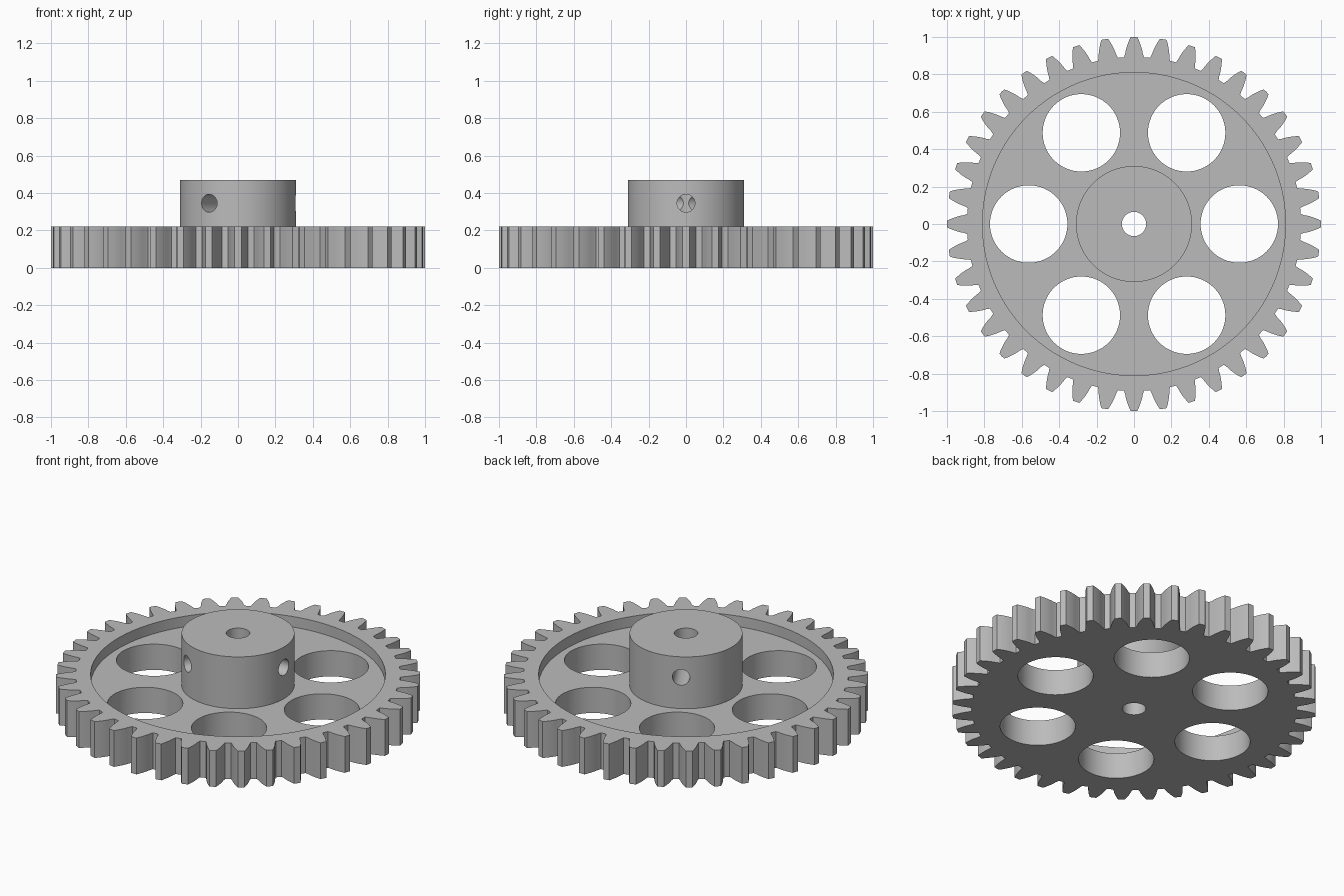
import bpy, math
from mathutils import Matrix

TEETH = 40
MODULE = 2 / (TEETH + 2)          # outer radius is 1
PITCH_R = MODULE * TEETH / 2
ROOT_R = PITCH_R - 1.25 * MODULE
PRESSURE = math.radians(20)
PLATE_TOP, FLOOR, HUB_TOP = 0.22, 0.156, 0.47

cube = bpy.data.objects.get("Cube")
if cube:
    bpy.data.objects.remove(cube)

metal = bpy.data.materials.new("plain grey metal")
metal.use_nodes = True
grey = (0.5, 0.5, 0.5, 1)
metal.diffuse_color = grey
metal.node_tree.nodes["Principled BSDF"].inputs["Base Color"].default_value = grey


def prism(name, outline, z0, z1):
    """Closed solid made by extruding a flat outline from z0 to z1."""
    n = len(outline)
    verts = [(x, y, z) for z in (z0, z1) for x, y in outline]
    faces = [list(range(n))[::-1], list(range(n, 2 * n))]
    faces += [(i, (i + 1) % n, n + (i + 1) % n, n + i) for i in range(n)]
    mesh = bpy.data.meshes.new(name)
    mesh.from_pydata(verts, [], faces)
    mesh.materials.append(metal)
    obj = bpy.data.objects.new(name, mesh)
    bpy.context.collection.objects.link(obj)
    return obj


def polar(r, a):
    return (r * math.cos(a), r * math.sin(a))


def cylinder(name, r, z0, z1, sides=64):
    return prism(name, [polar(r, math.tau * i / sides) for i in range(sides)], z0, z1)


def combine(body, tool, operation):
    """Apply a boolean and discard the tool."""
    mod = body.modifiers.new(operation.lower(), "BOOLEAN")
    mod.object, mod.operation, mod.solver = tool, operation, "EXACT"
    bpy.context.view_layer.objects.active = body
    bpy.ops.object.modifier_apply(modifier=mod.name)
    bpy.data.objects.remove(tool)


def involute(a):
    return math.tan(a) - a


def gear_outline():
    """Involute tooth flanks repeated round the wheel."""
    base_r = PITCH_R * math.cos(PRESSURE)
    half_pitch = math.pi / (2 * TEETH) + involute(PRESSURE)
    steps = 6
    flank = [(ROOT_R, half_pitch + 0.006)]
    for i in range(1, steps + 1):
        r = base_r + (1 - base_r) * i / steps
        flank.append((r, half_pitch - involute(math.acos(base_r / r))))
    tooth = [(r, -a) for r, a in flank] + [(1, 0)] + flank[::-1]
    return [polar(r, a + math.tau * k / TEETH) for k in range(TEETH) for r, a in tooth]


# Toothed plate with a recessed web
gear = prism("spur_gear", gear_outline(), 0, PLATE_TOP)
combine(gear, cylinder("recess", 0.81, FLOOR, 0.6, 128), "DIFFERENCE")

# Six lightening holes
for k in range(6):
    hole = cylinder("lightening_hole", 0.207, -0.1, 0.6)
    hole.data.transform(Matrix.Translation((*polar(0.563, k * math.tau / 6), 0)))
    combine(gear, hole, "DIFFERENCE")

# Hub and shaft bore
combine(gear, cylinder("hub", 0.31, 0.1, HUB_TOP, 96), "UNION")
combine(gear, cylinder("shaft_bore", 0.065, -0.1, 0.6, 48), "DIFFERENCE")

# Three radial set-screw holes meeting in the bore
for k in range(3):
    hole = cylinder("screw_hole", 0.048, 0, 0.4, 32)
    hole.data.transform(Matrix.Translation((0, 0, 0.345))
                        @ Matrix.Rotation(k * math.tau / 3, 4, "Z")
                        @ Matrix.Rotation(math.pi / 2, 4, "Y"))
    combine(gear, hole, "DIFFERENCE")

bpy.ops.object.select_all(action="DESELECT")
gear.select_set(True)
bpy.context.view_layer.objects.active = gear
bpy.ops.object.shade_smooth_by_angle(angle=math.radians(25))
